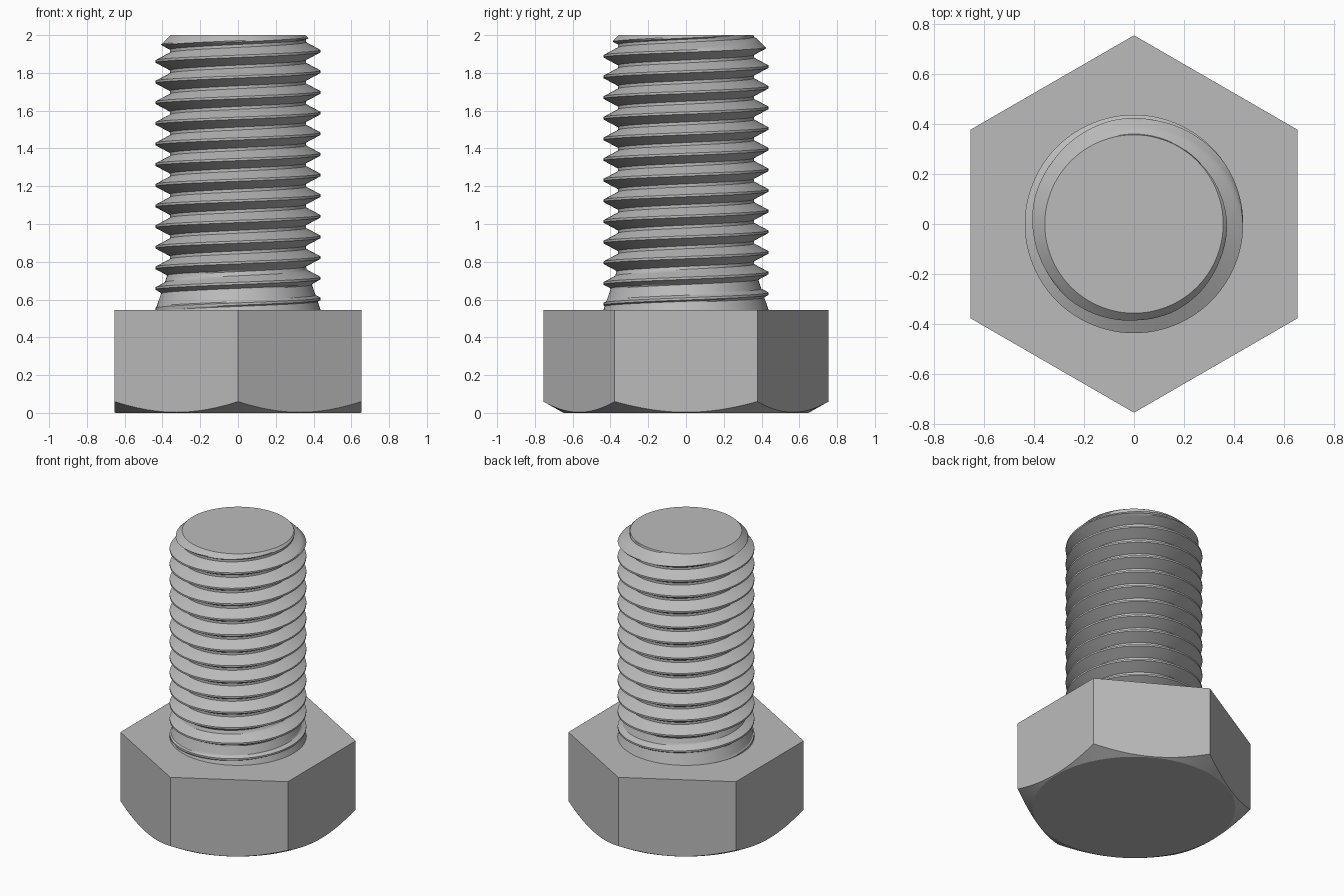
import bpy, bmesh, math

if "Cube" in bpy.data.objects:
    bpy.data.objects.remove(bpy.data.objects["Cube"])

SEG = 96                      # steps around the axis
HEAD_H, TOP = 0.545, 2.0      # head height, overall height
APOTHEM, WASHER_R = 0.654, 0.648
CREST_R, ROOT_R = 0.437, 0.36
PITCH, CREST_Z = 0.1093, 1.806
CREST_HALF, ROOT_START = 0.006, 0.047   # distances from the crest centre

steel = bpy.data.materials.new("steel grey")
steel.diffuse_color = (0.5, 0.5, 0.5, 1)
steel.use_nodes = True
steel.node_tree.nodes["Principled BSDF"].inputs["Base Color"].default_value = steel.diffuse_color


def polar(r, a, z):
    return (r * math.cos(a), r * math.sin(a), z)


def skin(name, rows, cap_bottom=False, cap_top=False):
    """Join rows of SEG + 1 points into an outward-facing surface."""
    bm = bmesh.new()
    grid = [[bm.verts.new(p) for p in row] for row in rows]
    for lo, hi in zip(grid, grid[1:]):
        for i in range(SEG):
            bm.faces.new((lo[i], lo[i + 1], hi[i + 1], hi[i]))
    if cap_bottom:
        bm.faces.new(grid[0][SEG - 1::-1])
    if cap_top:
        bm.faces.new(grid[-1][:SEG])
    bmesh.ops.remove_doubles(bm, verts=bm.verts, dist=1e-5)
    mesh = bpy.data.meshes.new(name)
    bm.to_mesh(mesh)
    bm.free()
    mesh.materials.append(steel)
    ob = bpy.data.objects.new(name, mesh)
    bpy.context.collection.objects.link(ob)
    bpy.ops.object.select_all(action='DESELECT')
    ob.select_set(True)
    bpy.context.view_layer.objects.active = ob
    bpy.ops.object.shade_smooth_by_angle(angle=math.radians(25))
    return ob


angles = [2 * math.pi * i / SEG for i in range(SEG + 1)]


# Hexagonal head: flats face +x and -x, underside has a conical chamfer
def hex_radius(a):
    off = (a + math.pi / 6) % (math.pi / 3) - math.pi / 6
    return APOTHEM / math.cos(off)


skin("hex_head", [
    [polar(WASHER_R, a, 0) for a in angles],
    [polar(hex_radius(a), a, (hex_radius(a) - WASHER_R) * 0.56) for a in angles],
    [polar(hex_radius(a), a, HEAD_H) for a in angles],
    [polar(CREST_R, a, HEAD_H) for a in angles],
], cap_bottom=True)


# Threaded shank: helical ridge, run-out cone at the head, chamfer at the tip
def shank_radius(a, z):
    turn = (z - CREST_Z) / PITCH - a / (2 * math.pi)
    d = abs(turn - round(turn)) * PITCH
    t = min(max((d - CREST_HALF) / (ROOT_START - CREST_HALF), 0), 1)
    thread = CREST_R - t * (CREST_R - ROOT_R)
    runout = CREST_R - (z - HEAD_H) * 0.34
    tip = 0.357 + (TOP - z)
    return min(max(thread, runout), tip)


STEPS = 6
flank = [CREST_HALF + (ROOT_START - CREST_HALF) * s / STEPS for s in range(STEPS + 1)]
offsets = flank + [PITCH - d for d in reversed(flank)]
rows = []
for k in range(-13, 3):
    for off in offsets:
        row = []
        for a in angles:
            z = CREST_Z + k * PITCH + off + PITCH * a / (2 * math.pi)
            z = min(max(z, HEAD_H), TOP)
            row.append(polar(shank_radius(a, z), a, z))
        rows.append(row)
skin("threaded_shank", rows, cap_top=True)
